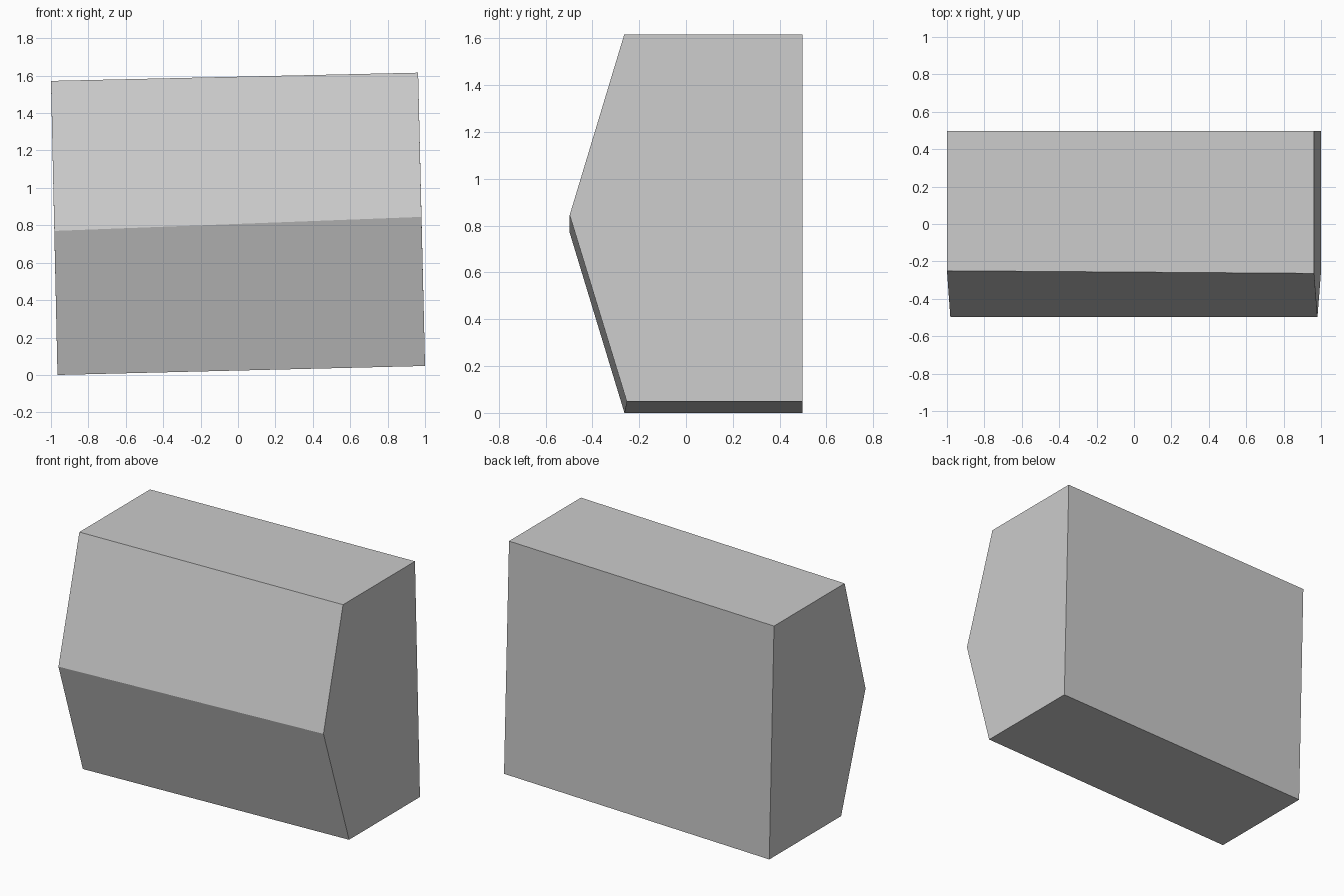
import bpy, bmesh

if "Cube" in bpy.data.objects:
    bpy.data.objects.remove(bpy.data.objects["Cube"])

# Five-sided end profiles (x, y, z): back bottom, back top, front top, ridge, front bottom
left = [(-0.965, 0.497, 0.0), (-1.0, 0.497, 1.572), (-1.0, -0.25, 1.572),
        (-0.982, -0.497, 0.77), (-0.965, -0.263, 0.0)]
right = [(1.0, 0.497, 0.048), (0.963, 0.497, 1.616), (0.963, -0.264, 1.616),
         (0.981, -0.497, 0.845), (1.0, -0.253, 0.048)]

# Slightly tilted block with a ridged front: two end caps joined by side faces
bm = bmesh.new()
a = [bm.verts.new(p) for p in left]
b = [bm.verts.new(p) for p in right]
bm.faces.new(a)
bm.faces.new(b[::-1])
for i in range(5):
    j = (i + 1) % 5
    bm.faces.new((a[i], b[i], b[j], a[j]))
bmesh.ops.recalc_face_normals(bm, faces=bm.faces)

mesh = bpy.data.meshes.new("ridged_block")
bm.to_mesh(mesh)
bm.free()
bpy.context.collection.objects.link(bpy.data.objects.new("ridged_block", mesh))
